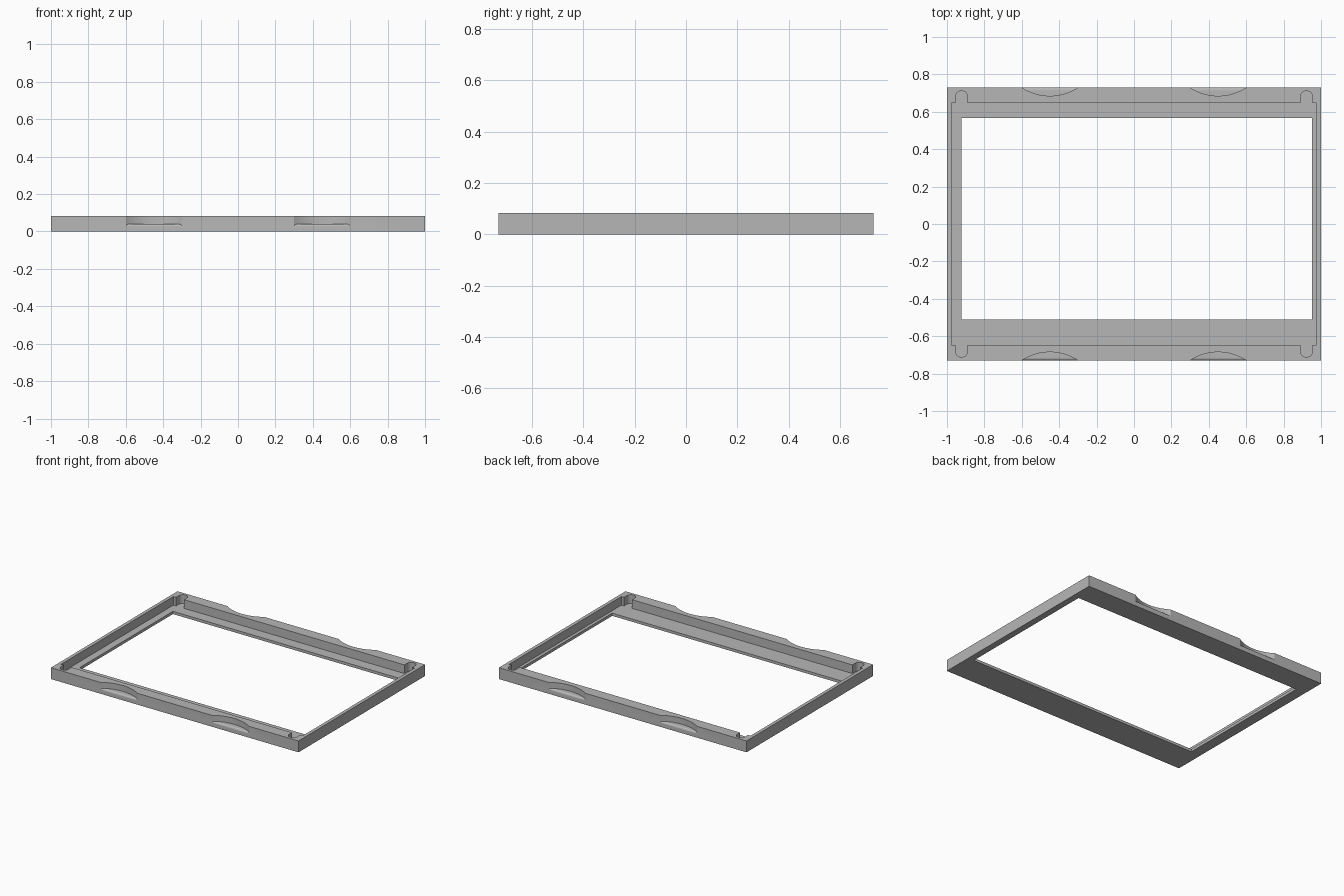
import bpy, bmesh, math

if "Cube" in bpy.data.objects:
    bpy.data.objects.remove(bpy.data.objects["Cube"])

H = 0.083        # frame height
FLOOR = 0.02     # thickness of the inner lip
HY = 0.73        # half depth


def prism(name, pts, axis_map, a, b):
    """Extrude a closed 2D outline from a to b; axis_map turns (u, v, w) into xyz."""
    bm = bmesh.new()
    lo = [bm.verts.new(axis_map(u, v, a)) for u, v in pts]
    hi = [bm.verts.new(axis_map(u, v, b)) for u, v in pts]
    bm.faces.new(lo)
    bm.faces.new(hi)
    n = len(pts)
    for i in range(n):
        j = (i + 1) % n
        bm.faces.new((lo[i], lo[j], hi[j], hi[i]))
    bmesh.ops.recalc_face_normals(bm, faces=bm.faces[:])
    me = bpy.data.meshes.new(name)
    bm.to_mesh(me)
    bm.free()
    ob = bpy.data.objects.new(name, me)
    bpy.context.collection.objects.link(ob)
    return ob


def boolean(ob, cutter, op):
    """Apply a boolean and discard the cutter."""
    m = ob.modifiers.new("cut", 'BOOLEAN')
    m.operation, m.object, m.solver = op, cutter, 'EXACT'
    bpy.context.view_layer.update()
    ev = ob.evaluated_get(bpy.context.evaluated_depsgraph_get())
    me = bpy.data.meshes.new_from_object(ev)
    ob.modifiers.clear()
    ob.data = me
    bpy.data.objects.remove(cutter)


def rect(x0, x1, y0, y1):
    return [(x0, y0), (x1, y0), (x1, y1), (x0, y1)]


def xyz(u, v, w):
    return (u, v, w)


# outer block
frame = prism("display_frame", rect(-1, 1, -HY, HY), xyz, 0, H)

# recess outline with a round-ended relief slot at each corner
RX, RY, SX, SR, SY = 0.975, 0.647, 0.922, 0.032, 0.68
quarter = [(RX, RY), (SX + SR, RY)]
quarter += [(SX + SR * math.cos(t * math.pi / 16), SY + SR * math.sin(t * math.pi / 16))
            for t in range(17)]
quarter += [(SX - SR, RY)]
top = quarter + [(-x, y) for x, y in reversed(quarter)]
outline = top + [(-x, -y) for x, y in top]
boolean(frame, prism("recess_cutter", outline, xyz, FLOOR, 0.2), 'DIFFERENCE')

# off-centre window
boolean(frame, prism("window_cutter", rect(-0.922, 0.953, -0.51, 0.566), xyz, -0.1, 0.2),
        'DIFFERENCE')

# finger scallops: circular cut with a floor that rounds over at the outer edge
R, DEPTH, ZF, FR = 0.2725, 0.045, 0.04, 0.013
for sx in (-0.45, 0.45):
    for s in (-1, 1):
        cy = HY - DEPTH + R
        disc = [(sx + R * math.cos(i * math.pi / 64), s * (cy + R * math.sin(i * math.pi / 64)))
                for i in range(128)]
        cutter = prism("scallop_cutter", disc, xyz, 0.005, 0.2)
        prof = [(HY - FR + FR * math.sin(i * math.pi / 16), ZF - FR + FR * math.cos(i * math.pi / 16))
                for i in range(9)]
        prof = [(0.6, ZF)] + prof + [(0.8, ZF - FR), (0.8, 0.15), (0.6, 0.15)]
        shape = prism("scallop_profile", prof, lambda u, v, w, s=s: (w, s * u, v),
                      sx - 0.3, sx + 0.3)
        boolean(cutter, shape, 'INTERSECT')
        boolean(frame, cutter, 'DIFFERENCE')

# single grey colour
grey = bpy.data.materials.new("mid_grey")
grey.diffuse_color = (0.47, 0.47, 0.47, 1)
grey.use_nodes = True
grey.node_tree.nodes["Principled BSDF"].inputs["Base Color"].default_value = grey.diffuse_color
frame.data.materials.clear()
frame.data.materials.append(grey)
for p in frame.data.polygons:
    p.material_index = 0

bpy.context.view_layer.objects.active = frame
frame.select_set(True)
bpy.ops.object.shade_smooth_by_angle(angle=math.radians(30))
